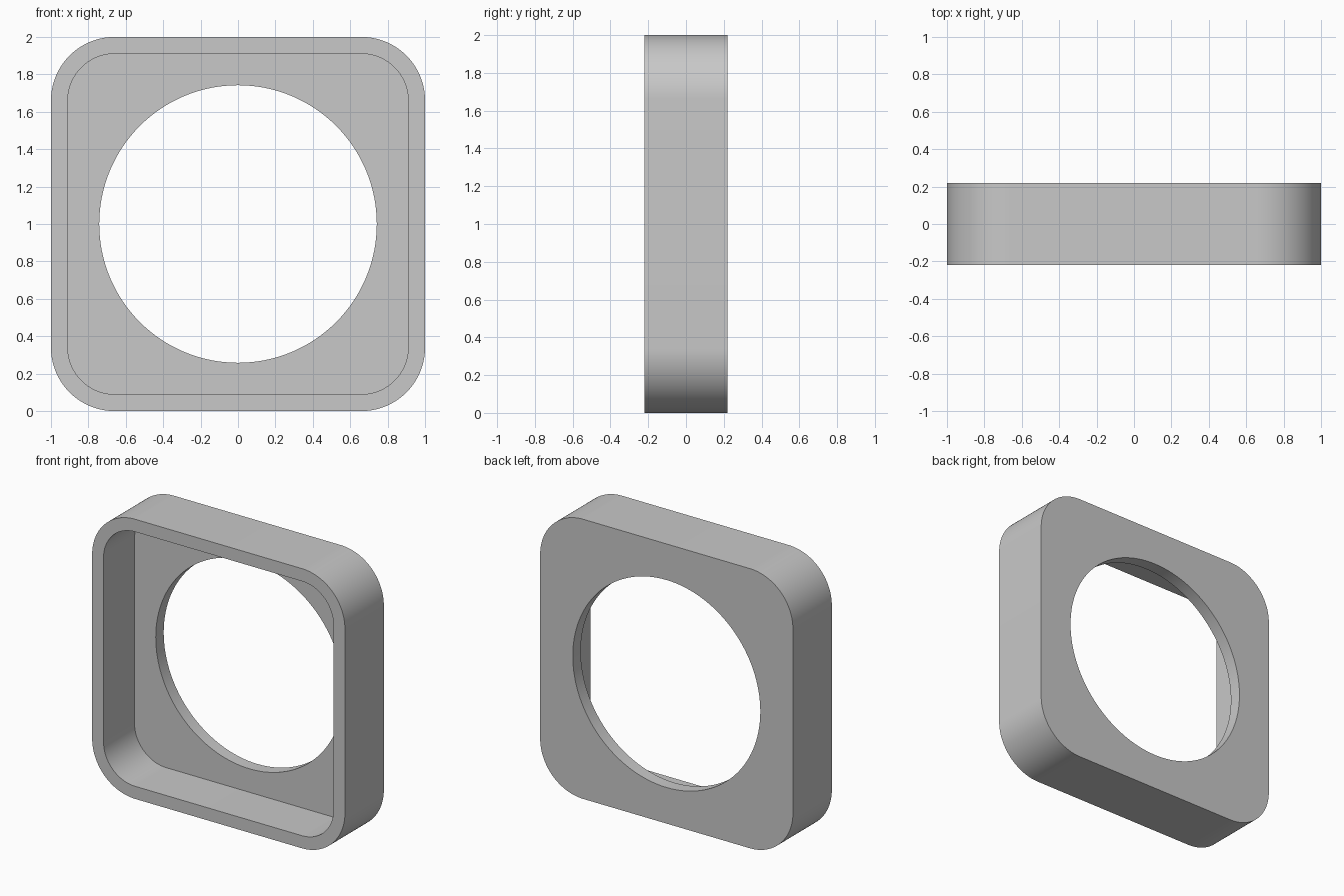
import bpy, bmesh
from math import cos, sin, pi, radians

cube = bpy.data.objects.get("Cube")
if cube:
    bpy.data.objects.remove(cube, do_unlink=True)

ARC = 32            # points in each quarter turn
HALF_DEPTH = 0.22
WALL = 0.09
HOLE_RADIUS = 0.742
CENTRE_Z = 1.0


def rounded_square(half, radius, y):
    """Loop of points around a square with round corners."""
    points = []
    for q in range(4):
        mid = q * pi / 2 + pi / 4
        sx, sz = (1 if cos(mid) > 0 else -1), (1 if sin(mid) > 0 else -1)
        for k in range(ARC):
            a = q * pi / 2 + k / (ARC - 1) * pi / 2
            points.append((sx * (half - radius) + radius * cos(a), y,
                           CENTRE_Z + sz * (half - radius) + radius * sin(a)))
    return points


def circle(radius, y):
    """Loop with the same point count as the rounded square."""
    steps = [2 * pi * i / (4 * ARC) for i in range(4 * ARC)]
    return [(radius * cos(a), y, CENTRE_Z + radius * sin(a)) for a in steps]


# Section loops: outer wall, back plate, round opening, recess, front rim
front, back = -HALF_DEPTH, HALF_DEPTH
floor = back - WALL
loops = [
    rounded_square(1.0, 0.34, front),
    rounded_square(1.0, 0.34, back),
    circle(HOLE_RADIUS, back),
    circle(HOLE_RADIUS, floor),
    rounded_square(1.0 - WALL, 0.25, floor),
    rounded_square(1.0 - WALL, 0.25, front),
]

# Join each loop to the next, and the last to the first
bm = bmesh.new()
rings = [[bm.verts.new(p) for p in loop] for loop in loops]
for r, ring in enumerate(rings):
    other = rings[(r + 1) % len(rings)]
    for i in range(len(ring)):
        j = (i + 1) % len(ring)
        bm.faces.new((ring[i], ring[j], other[j], other[i]))
bmesh.ops.recalc_face_normals(bm, faces=bm.faces)
mesh = bpy.data.meshes.new("bezel_housing")
bm.to_mesh(mesh)
bm.free()

# Plain grey material
grey = bpy.data.materials.new("light_grey")
grey.use_nodes = True
colour = (0.58, 0.58, 0.58, 1)
grey.diffuse_color = colour
grey.node_tree.nodes["Principled BSDF"].inputs["Base Color"].default_value = colour
mesh.materials.append(grey)

housing = bpy.data.objects.new("bezel_housing", mesh)
bpy.context.collection.objects.link(housing)
bpy.ops.object.select_all(action='DESELECT')
housing.select_set(True)
bpy.context.view_layer.objects.active = housing
bpy.ops.object.shade_smooth_by_angle(angle=radians(30))
